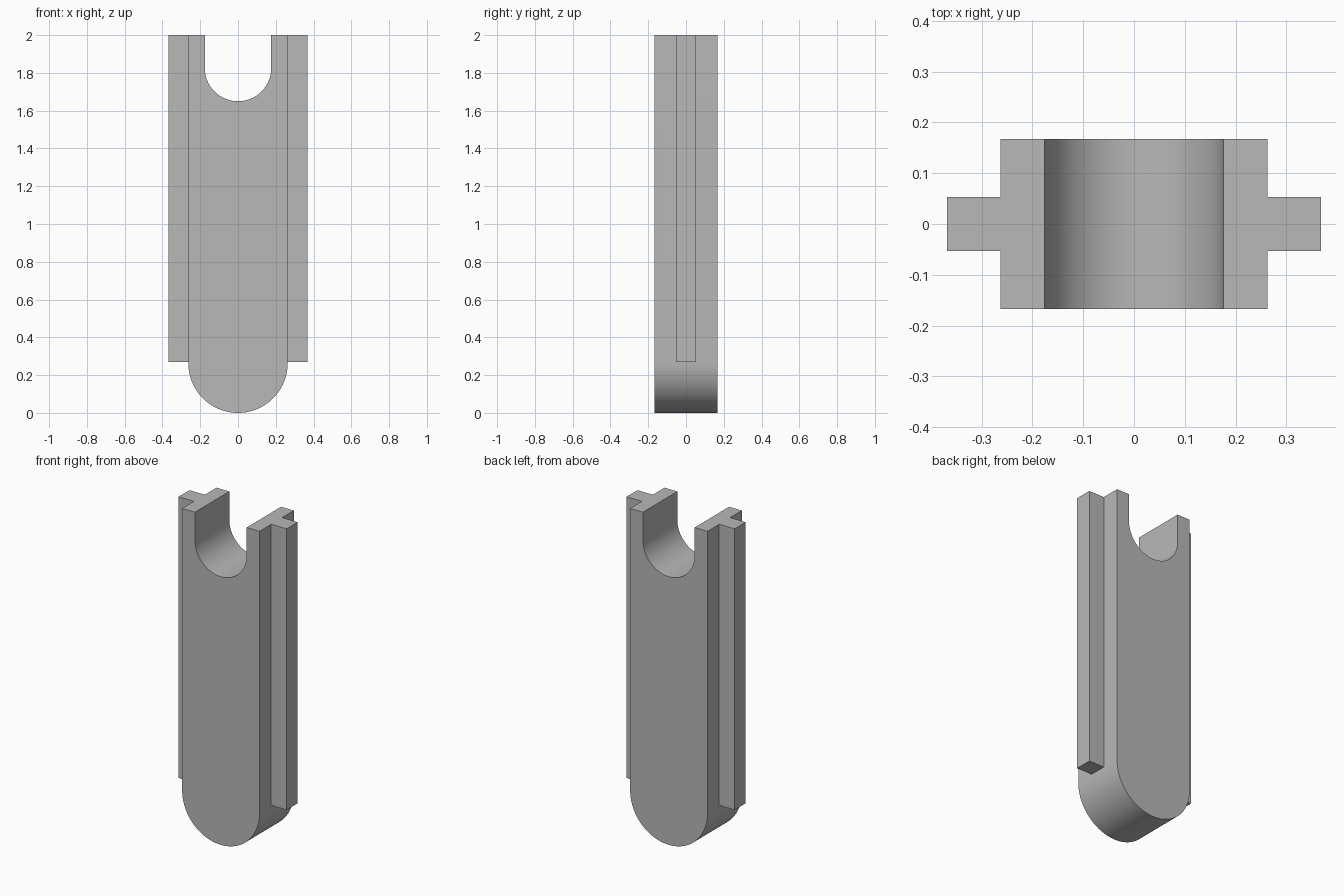
import bpy, bmesh
from math import cos, sin, pi, radians

cube = bpy.data.objects.get("Cube")
if cube:
    bpy.data.objects.remove(cube, do_unlink=True)

HALF_W, HALF_D, HEIGHT = 0.263, 0.167, 2.0
NOTCH_R, NOTCH_Z = 0.176, 1.826
RIB_X, RIB_D, RIB_Z = 0.368, 0.053, 0.27
SEGMENTS = 48

grey = bpy.data.materials.new("plain grey")
grey.use_nodes = True
colour = (0.48, 0.48, 0.48, 1)
grey.diffuse_color = colour
grey.node_tree.nodes["Principled BSDF"].inputs["Base Color"].default_value = colour


def prism(name, outline, half_depth):
    """Extrude an x-z outline symmetrically along y."""
    bm = bmesh.new()
    face = bm.faces.new([bm.verts.new((x, -half_depth, z)) for x, z in outline])
    moved = bmesh.ops.extrude_face_region(bm, geom=[face])["geom"]
    bmesh.ops.translate(bm, vec=(0, 2 * half_depth, 0),
                        verts=[v for v in moved if isinstance(v, bmesh.types.BMVert)])
    bmesh.ops.recalc_face_normals(bm, faces=bm.faces)
    mesh = bpy.data.meshes.new(name)
    bm.to_mesh(mesh)
    bm.free()
    mesh.materials.append(grey)
    obj = bpy.data.objects.new(name, mesh)
    bpy.context.collection.objects.link(obj)
    return obj


def lower_arc(radius, centre_z):
    """Half circle below its centre, from left (-x) to right (+x)."""
    angles = [pi + pi * i / SEGMENTS for i in range(SEGMENTS + 1)]
    return [(radius * cos(a), centre_z + radius * sin(a)) for a in angles]


# Slab with rounded foot and U-shaped notch at the top
outline = lower_arc(HALF_W, HALF_W)
outline += [(HALF_W, HEIGHT), (NOTCH_R, HEIGHT)]
outline += reversed(lower_arc(NOTCH_R, NOTCH_Z))
outline += [(-NOTCH_R, HEIGHT), (-HALF_W, HEIGHT)]
body = prism("notched_body", outline, HALF_D)

# Guide rib on each side, fused into the slab
for side, label in ((1, "left"), (-1, "right")):
    inner, outer = side * (HALF_W - 0.03), side * RIB_X
    rib = prism(label + "_rib_helper", [(inner, RIB_Z), (outer, RIB_Z),
                                        (outer, HEIGHT), (inner, HEIGHT)], RIB_D)
    rib.hide_render = True
    fuse = body.modifiers.new(label + " rib", "BOOLEAN")
    fuse.operation = "UNION"
    fuse.solver = "EXACT"
    fuse.object = rib
    bpy.context.view_layer.objects.active = body
    bpy.ops.object.modifier_apply(modifier=fuse.name)
    bpy.data.objects.remove(rib, do_unlink=True)

# Merge coplanar faces, then smooth only the curved surfaces
bm = bmesh.new()
bm.from_mesh(body.data)
bmesh.ops.dissolve_limit(bm, angle_limit=radians(0.5), verts=bm.verts, edges=bm.edges)
bm.to_mesh(body.data)
bm.free()
bpy.ops.object.select_all(action="DESELECT")
body.select_set(True)
bpy.context.view_layer.objects.active = body
bpy.ops.object.shade_smooth_by_angle(angle=radians(30))
